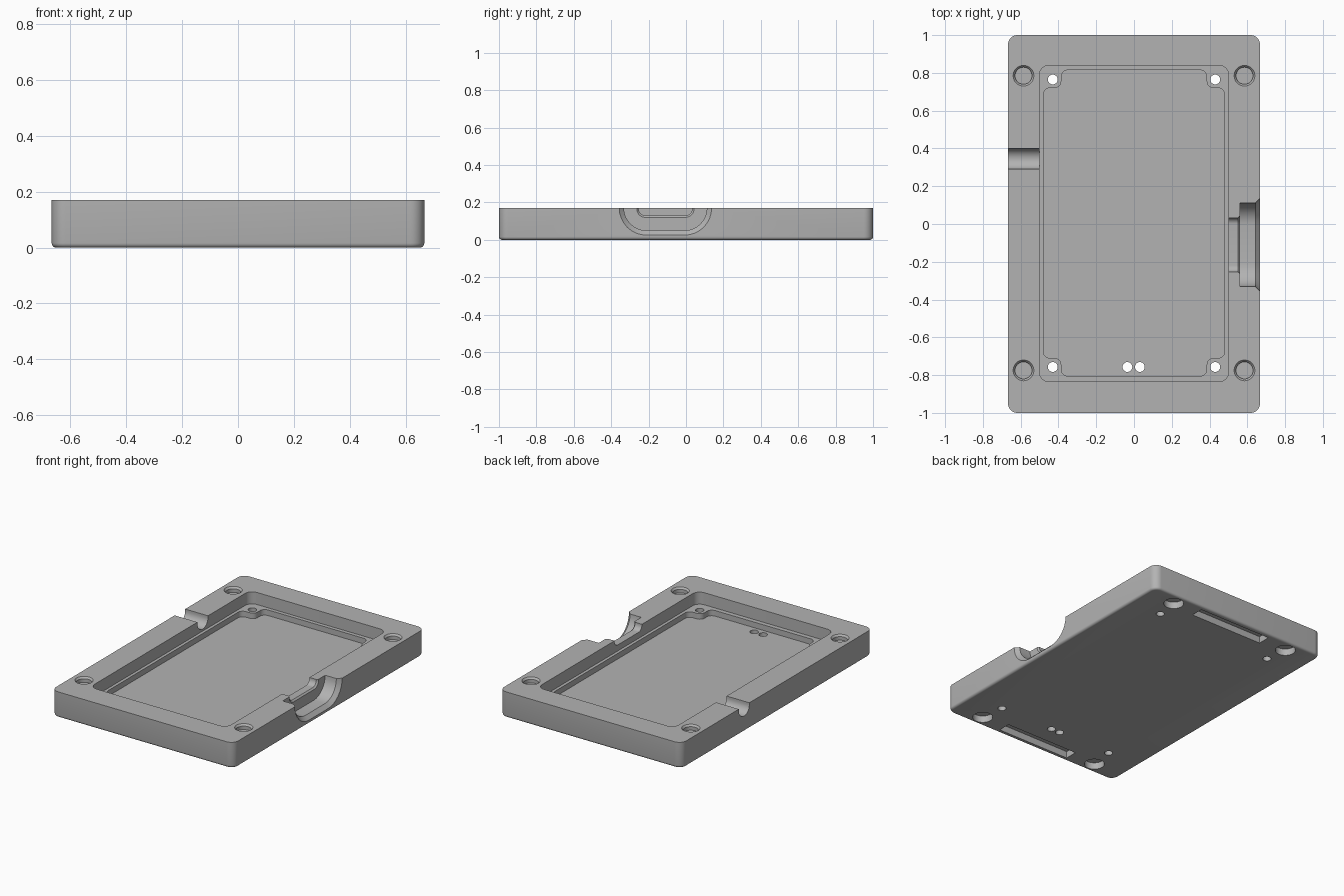
import bpy, bmesh, math
from mathutils import Vector

if "Cube" in bpy.data.objects:
    bpy.data.objects.remove(bpy.data.objects["Cube"], do_unlink=True)

TOP = 0.17
OVER = 0.4  # cutters reach well above the top face

grey = bpy.data.materials.new("plain grey")
grey.use_nodes = True
grey.diffuse_color = (0.45, 0.45, 0.45, 1)
grey.node_tree.nodes["Principled BSDF"].inputs["Base Color"].default_value = (0.45, 0.45, 0.45, 1)


def fillet(corners, radius, steps=8):
    """Round every right-angled corner of a polygon."""
    pts = []
    for i, c in enumerate(corners):
        p = Vector(c)
        u = (Vector(corners[i - 1]) - p).normalized()
        v = (Vector(corners[(i + 1) % len(corners)]) - p).normalized()
        for k in range(steps + 1):
            t = math.pi / 2 * k / steps
            pts.append(p + radius * (u * (1 - math.sin(t)) + v * (1 - math.cos(t))))
    return pts


def rect(a0, a1, b0, b1, radius=0):
    corners = [(a0, b0), (a1, b0), (a1, b1), (a0, b1)]
    return fillet(corners, radius) if radius else [Vector(c) for c in corners]


def circle(x, y, r, n=32):
    return [Vector((x + r * math.cos(2 * math.pi * k / n),
                    y + r * math.sin(2 * math.pi * k / n))) for k in range(n)]


def loft(name, layers, axis="z"):
    """Join matching outlines at successive heights into a closed solid."""
    bm = bmesh.new()
    rings = [[bm.verts.new((p.x, p.y, h) if axis == "z" else (h, p.x, p.y)) for p in pts]
             for pts, h in layers]
    for low, high in zip(rings, rings[1:]):
        for i in range(len(low)):
            j = (i + 1) % len(low)
            bm.faces.new((low[i], low[j], high[j], high[i]))
    bm.faces.new(rings[0][::-1])
    bm.faces.new(rings[-1])
    bmesh.ops.recalc_face_normals(bm, faces=bm.faces)
    mesh = bpy.data.meshes.new(name)
    bm.to_mesh(mesh)
    bm.free()
    obj = bpy.data.objects.new(name, mesh)
    bpy.context.collection.objects.link(obj)
    return obj


# Tray body with rounded corners and a soft bottom edge
R = 0.016
layers = []
for k in range(5):
    t = math.pi / 2 * k / 4
    inset = R * (1 - math.sin(t))
    layers.append((rect(-0.667 + inset, 0.667 - inset, -1 + inset, 1 - inset, 0.05 - inset),
                   R * (1 - math.cos(t))))
layers.append((layers[-1][0], TOP))
body = loft("tray_body", layers)
body.data.materials.append(grey)

cutters = []


def cut(name, layers, axis="z"):
    cutters.append(loft(name, layers, axis))


# Main pocket down to the ledge
outline = rect(-0.5, 0.5, -0.835, 0.84, 0.05)
cut("pocket_cutter", [(outline, 0.09), (outline, OVER)])

# Deeper floor that steps around the four corner bosses
X0, X1, Y0, Y1 = 0.48, 0.385, 0.81, 0.715
steps = [(X1, -Y0), (X1, -Y1), (X0, -Y1), (X0, Y1), (X1, Y1), (X1, Y0)]
outline = fillet(steps + [(-x, -y) for x, y in steps], 0.035)
outline = [p + Vector((0, 0.005)) for p in outline]
cut("floor_cutter", [(outline, 0.053), (outline, OVER)])

# Screw holes through the bosses and a pair of wire holes
for x, y in [(-0.43, 0.765), (0.43, 0.765), (-0.43, -0.757), (0.43, -0.757),
             (-0.035, -0.757), (0.031, -0.757)]:
    c = circle(x, y, 0.026, 24)
    cut("screw_hole_cutter", [(c, -0.1), (c, OVER)])

for x in (-1, 1):
    # Chamfered blind sockets in the rim
    for y in (-0.775, 0.785):
        inner, outer = circle(x * 0.585, y, 0.045), circle(x * 0.585, y, 0.055)
        cut("rim_socket_cutter", [(inner, TOP - 0.035), (inner, TOP - 0.012),
                                  (outer, TOP), (outer, OVER)])
    # Round foot recesses underneath
    for y in (-1, 1):
        c = circle(x * 0.45, y * 0.918, 0.062)
        cut("foot_recess_cutter", [(c, -0.1), (c, 0.045)])

# Long slots underneath, one at each end
for y in (-0.927, 0.927):
    r = rect(-0.27, 0.27, y - 0.042, y + 0.042)
    cut("bottom_slot_cutter", [(r, -0.1), (r, 0.045)])

# Flared plug recess and its narrower opening on one long side
MID = -0.11


def u_shape(half, bottom, radius):
    return rect(MID - half, MID + half, bottom, OVER * 1.5, radius)


cut("plug_recess_cutter", [(u_shape(0.222, 0.05, 0.12), 0.56), (u_shape(0.222, 0.05, 0.12), 0.642),
                           (u_shape(0.247, 0.025, 0.145), 0.667),
                           (u_shape(0.247, 0.025, 0.145), 0.75)], "x")
cut("plug_opening_cutter", [(u_shape(0.143, 0.13, 0.035), 0.45), (u_shape(0.143, 0.13, 0.035), 0.55),
                            (u_shape(0.155, 0.118, 0.047), 0.562),
                            (u_shape(0.155, 0.118, 0.047), 0.6)], "x")

# Round cable groove on the other long side
groove = [Vector((0.345 + 0.055 * math.cos(math.pi + math.pi * k / 20),
                  0.158 + 0.055 * math.sin(math.pi + math.pi * k / 20))) for k in range(21)]
groove += [Vector((0.4, OVER)), Vector((0.29, OVER))]
cut("cable_groove_cutter", [(groove, -0.75), (groove, -0.45)], "x")

# Carve the body, then discard the cutters
for c in cutters:
    c.hide_render = True
    mod = body.modifiers.new(c.name, "BOOLEAN")
    mod.operation = "DIFFERENCE"
    mod.solver = "EXACT"
    mod.object = c
bpy.context.view_layer.update()
carved = bpy.data.meshes.new_from_object(body.evaluated_get(bpy.context.evaluated_depsgraph_get()))
body.modifiers.clear()
body.data = carved
for c in cutters:
    bpy.data.objects.remove(c, do_unlink=True)
carved.materials.clear()
carved.materials.append(grey)
carved.polygons.foreach_set("material_index", [0] * len(carved.polygons))

bpy.ops.object.select_all(action="DESELECT")
body.select_set(True)
bpy.context.view_layer.objects.active = body
bpy.ops.object.shade_smooth_by_angle(angle=math.radians(30))
